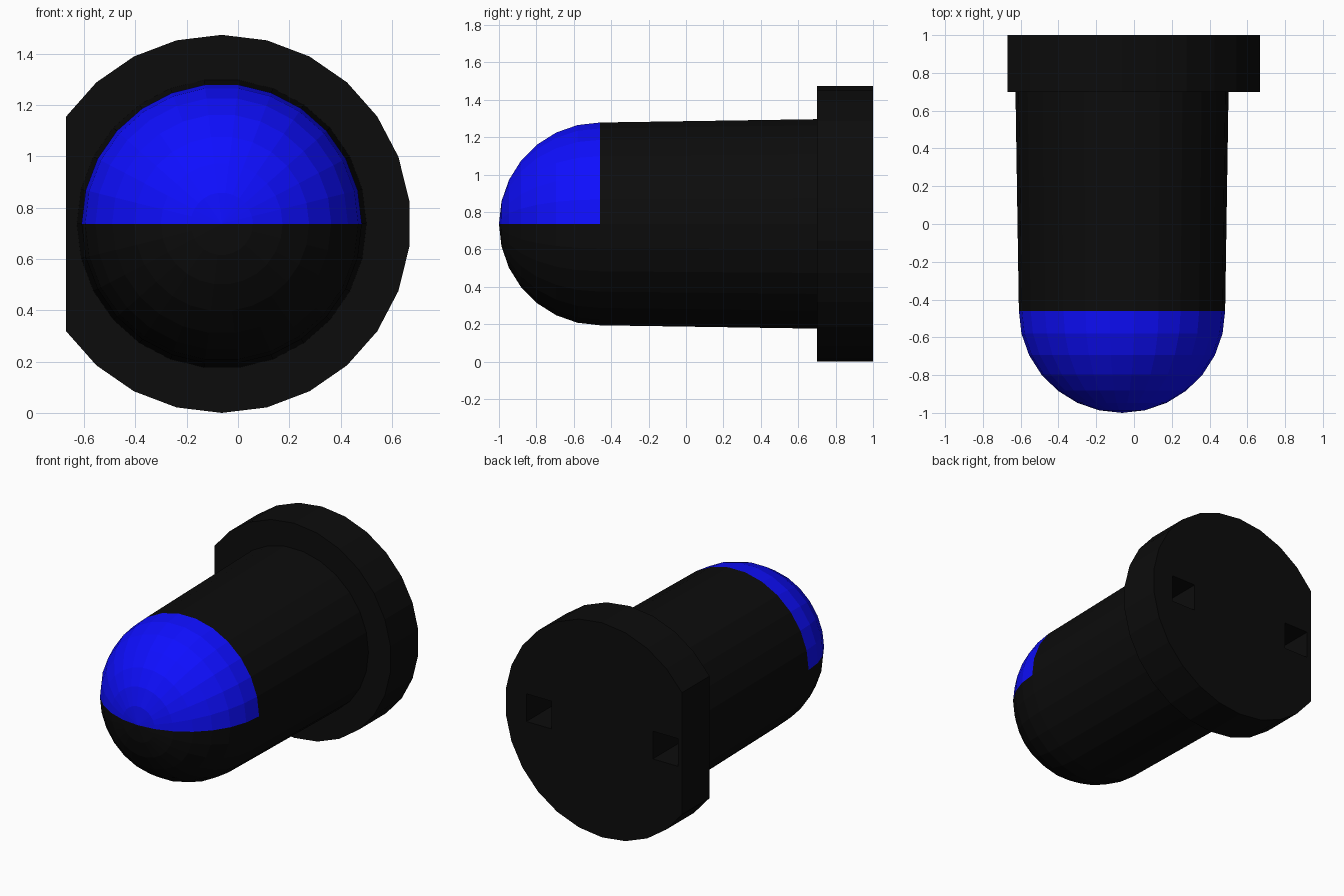
import bpy, bmesh
from math import sin, cos, pi

if "Cube" in bpy.data.objects:
    bpy.data.objects.remove(bpy.data.objects["Cube"])

CX, CZ = -0.0635, 0.7365     # lamp axis, running along y
SIDES = 26
STEP = 2 * pi / SIDES
DOME_Y, DOME_R = -0.46, 0.546


def material(name, rgb):
    m = bpy.data.materials.new(name)
    m.diffuse_color = (*rgb, 1)
    m.use_nodes = True
    m.node_tree.nodes["Principled BSDF"].inputs["Base Color"].default_value = m.diffuse_color
    return m


def add_object(name, bm, mat):
    me = bpy.data.meshes.new(name)
    bm.to_mesh(me)
    bm.free()
    me.materials.append(mat)
    ob = bpy.data.objects.new(name, me)
    bpy.context.collection.objects.link(ob)
    return ob


def lathe(name, profile, first, last, mat):
    """Sweep (y, radius) points about the axis between two side indices."""
    bm = bmesh.new()
    rows = [[bm.verts.new((CX + r * cos(k * STEP), y, CZ + r * sin(k * STEP)))
             for k in range(first, last + 1)] for y, r in profile]
    for a, b in zip(rows, rows[1:]):
        for k in range(last - first):
            bm.faces.new((a[k], a[k + 1], b[k + 1], b[k]))
    bmesh.ops.remove_doubles(bm, verts=bm.verts, dist=1e-5)
    return add_object(name, bm, mat)


black = material("black_plastic", (0.0036, 0.0036, 0.0036))
blue = material("blue_lens", (0.0044, 0.0044, 1.0))

# Tapered barrel
lathe("barrel", [(0.7, 0.564), (DOME_Y, DOME_R)], 0, SIDES, black)

# Domed nose: blue upper half, black lower half
dome = [(DOME_Y - 0.54 * sin(i * pi / 14), DOME_R * cos(i * pi / 14)) for i in range(8)]
lathe("dome_upper", dome, 0, SIDES // 2, blue)
lathe("dome_lower", dome, SIDES // 2, SIDES, black)

# Rear flange: corners on the left are skipped, leaving one flat side
bm = bmesh.new()
R = 0.7365
angles = [pi / 2 - k * STEP for k in range(-4, 18)]
face = bm.faces.new([bm.verts.new((CX + R * cos(a), 0.7, CZ + R * sin(a))) for a in angles])
ext = bmesh.ops.extrude_face_region(bm, geom=[face], use_keep_orig=True)
bmesh.ops.translate(bm, vec=(0, 0.3, 0),
                    verts=[v for v in ext["geom"] if isinstance(v, bmesh.types.BMVert)])
bmesh.ops.recalc_face_normals(bm, faces=bm.faces)
flange = add_object("flange", bm, black)

# Two square pin sockets in the back
for side, dx in (("left", -0.48), ("right", 0.48)):
    bm = bmesh.new()
    bmesh.ops.create_cube(bm, size=1)
    bmesh.ops.scale(bm, vec=(0.19, 0.56, 0.19), verts=bm.verts)
    bmesh.ops.translate(bm, vec=(CX + dx, 1.0, CZ), verts=bm.verts)
    cutter = add_object("socket_cutter_" + side, bm, black)
    cutter.hide_render = True
    cutter.hide_viewport = True
    cut = flange.modifiers.new("socket_" + side, 'BOOLEAN')
    cut.operation = 'DIFFERENCE'
    cut.solver = 'EXACT'
    cut.object = cutter
